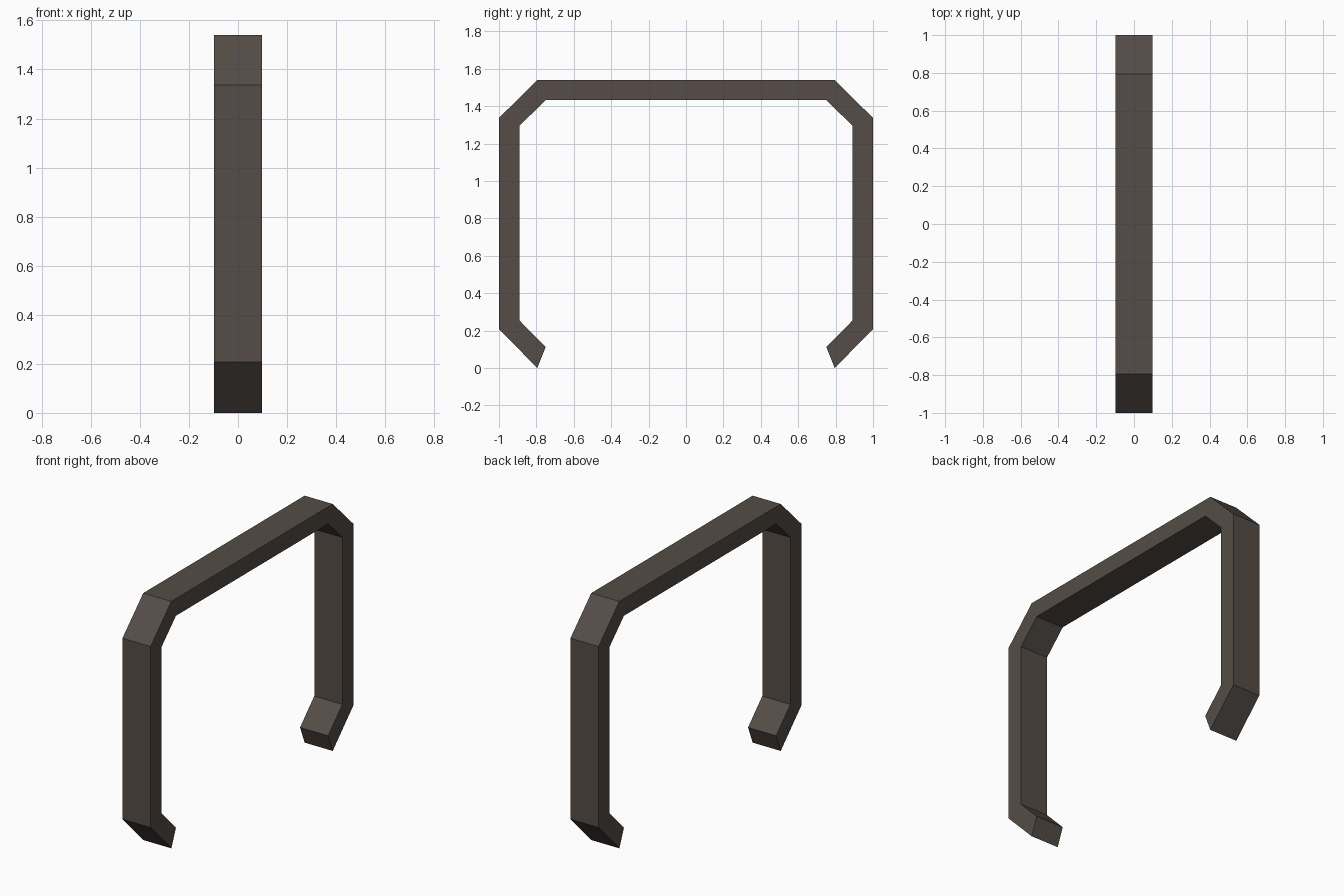
import bpy, bmesh

if "Cube" in bpy.data.objects:
    bpy.data.objects.remove(bpy.data.objects["Cube"])

HALF_WIDTH = 0.097

mat = bpy.data.materials.new("dark brown metal")
mat.diffuse_color = (0.089, 0.073, 0.063, 1)
mat.use_nodes = True
mat.node_tree.nodes["Principled BSDF"].inputs["Base Color"].default_value = mat.diffuse_color

# Half profile (y, z): outer and inner edges, from the foot up to the top bar
outer = [(0.795, 0.0), (1.0, 0.208), (1.0, 1.337), (0.795, 1.54)]
inner = [(0.75, 0.112), (0.89, 0.254), (0.89, 1.295), (0.75, 1.433)]


def full_path(half):
    """Mirror the half path across y = 0."""
    return half + [(-y, z) for y, z in reversed(half)]


# Bent bar: one rectangular ring at every bend, joined by quads
bm = bmesh.new()
rings = []
for (oy, oz), (iy, iz) in zip(full_path(outer), full_path(inner)):
    rings.append([bm.verts.new(p) for p in (
        (-HALF_WIDTH, oy, oz), (HALF_WIDTH, oy, oz),
        (HALF_WIDTH, iy, iz), (-HALF_WIDTH, iy, iz))])
for a, b in zip(rings, rings[1:]):
    for i in range(4):
        j = (i + 1) % 4
        bm.faces.new((a[i], a[j], b[j], b[i]))

# End caps of the two feet
bm.faces.new(rings[0])
bm.faces.new(rings[-1])
bmesh.ops.recalc_face_normals(bm, faces=bm.faces)

mesh = bpy.data.meshes.new("bent_bar")
bm.to_mesh(mesh)
bm.free()
mesh.materials.append(mat)
bar = bpy.data.objects.new("bent_bar", mesh)
bpy.context.collection.objects.link(bar)
